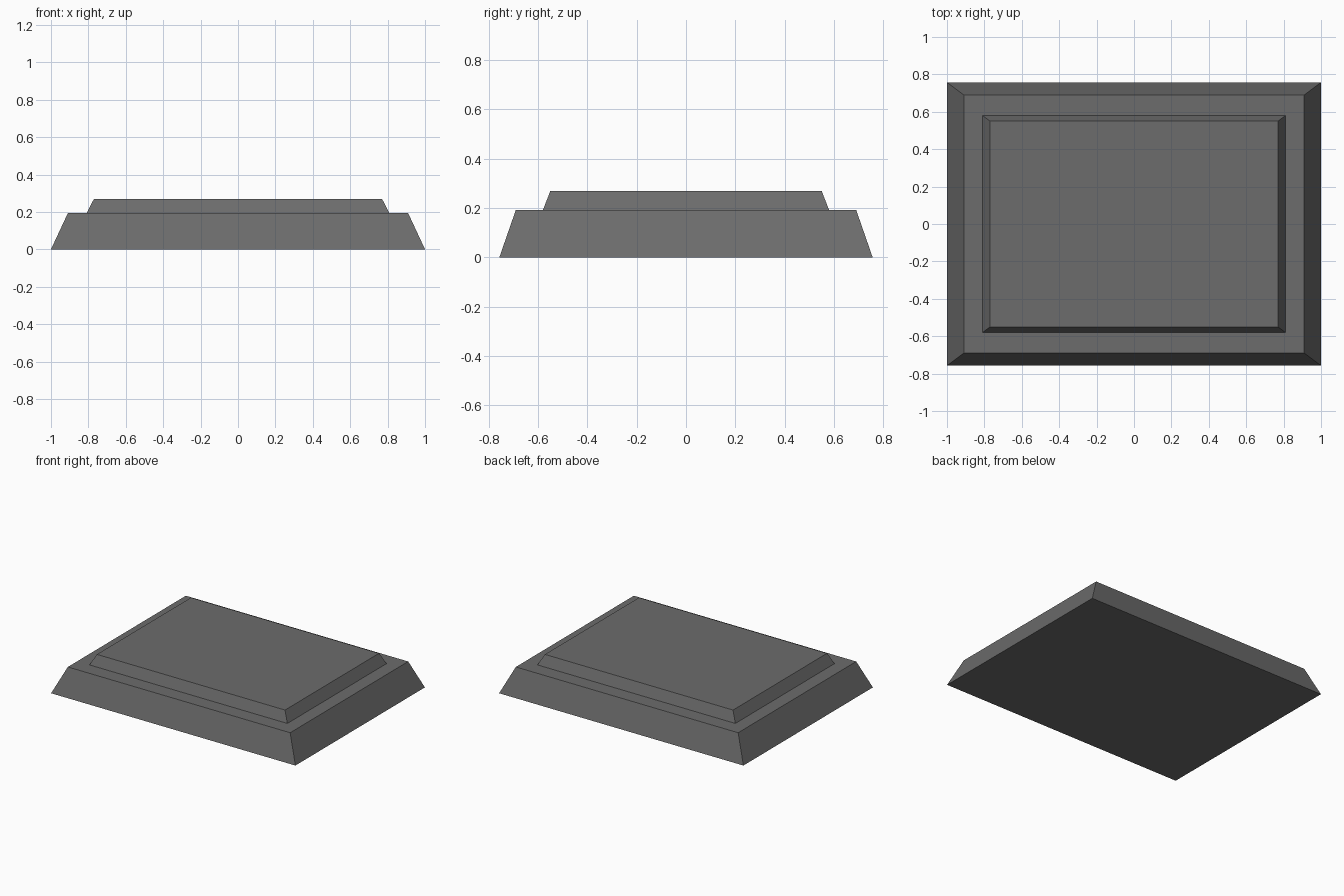
import bpy
import bmesh

if "Cube" in bpy.data.objects:
    bpy.data.objects.remove(bpy.data.objects["Cube"])

grey = bpy.data.materials.new("dark grey")
grey.diffuse_color = (0.15, 0.15, 0.15, 1)
grey.use_nodes = True
grey.node_tree.nodes["Principled BSDF"].inputs["Base Color"].default_value = grey.diffuse_color


def tapered_slab(name, bottom, top, z0, z1):
    """Four-sided block; bottom and top are (half width, half depth)."""
    bm = bmesh.new()
    bmesh.ops.create_cube(bm, size=2)
    for v in bm.verts:
        hx, hy = top if v.co.z > 0 else bottom
        v.co = (v.co.x * hx, v.co.y * hy, z1 if v.co.z > 0 else z0)
    mesh = bpy.data.meshes.new(name)
    bm.to_mesh(mesh)
    bm.free()
    mesh.materials.append(grey)
    obj = bpy.data.objects.new(name, mesh)
    bpy.context.collection.objects.link(obj)
    return obj


# Wide sloped base
tapered_slab("lower_tier", (1.0, 0.757), (0.91, 0.69), 0.0, 0.193)
# Smaller raised platform
tapered_slab("upper_tier", (0.81, 0.58), (0.77, 0.55), 0.193, 0.27)
